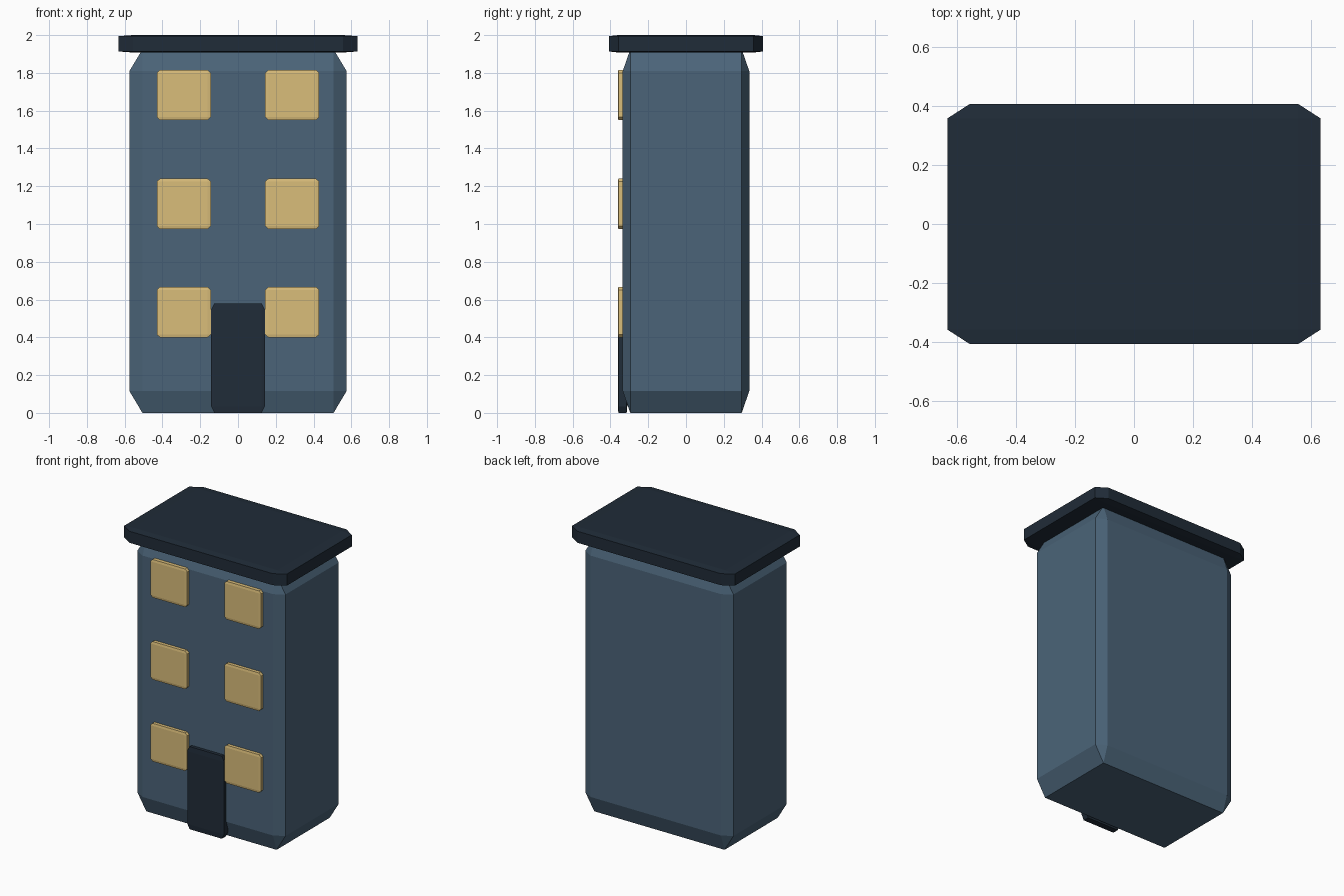
import bpy, bmesh
from mathutils import Matrix, Vector

if "Cube" in bpy.data.objects:
    bpy.data.objects.remove(bpy.data.objects["Cube"])


def material(name, rgb):
    m = bpy.data.materials.new(name)
    m.diffuse_color = (*rgb, 1)
    m.use_nodes = True
    m.node_tree.nodes["Principled BSDF"].inputs["Base Color"].default_value = m.diffuse_color
    return m


WALL = material("wall_blue", (0.07, 0.127, 0.19))
DARK = material("dark_slate", (0.0144, 0.025, 0.04))
LIT = material("window_yellow", (0.70, 0.51, 0.195))


def block(name, size, centre, mat):
    """Unit cube with flat chamfers, stretched to size (chamfers stretch too)."""
    bm = bmesh.new()
    bmesh.ops.create_cube(bm, size=1)
    bmesh.ops.bevel(bm, geom=bm.edges[:], offset=0.06, offset_type='OFFSET',
                    segments=1, profile=0.5, affect='EDGES')
    bmesh.ops.transform(bm, matrix=Matrix.Diagonal((*size, 1)), verts=bm.verts)
    bmesh.ops.recalc_face_normals(bm, faces=bm.faces)
    mesh = bpy.data.meshes.new(name)
    bm.to_mesh(mesh)
    bm.free()
    mesh.materials.append(mat)
    obj = bpy.data.objects.new(name, mesh)
    obj.location = Vector(centre)
    bpy.context.collection.objects.link(obj)
    return obj


# Main tower and overhanging roof slab
block("building_body", (1.15, 0.67, 1.925), (0, 0, 0.9625), WALL)
block("roof_slab", (1.265, 0.815, 0.092), (0, 0, 1.954), DARK)

# Front door
block("front_door", (0.285, 0.05, 0.58), (0, -0.336, 0.29), DARK)

# Two columns of windows over three floors
for floor, z in enumerate((0.533, 1.107, 1.683), 1):
    for side, x in (("left", -0.287), ("right", 0.287)):
        block(f"window_{side}_{floor}", (0.286, 0.05, 0.267), (x, -0.336, z), LIT)
